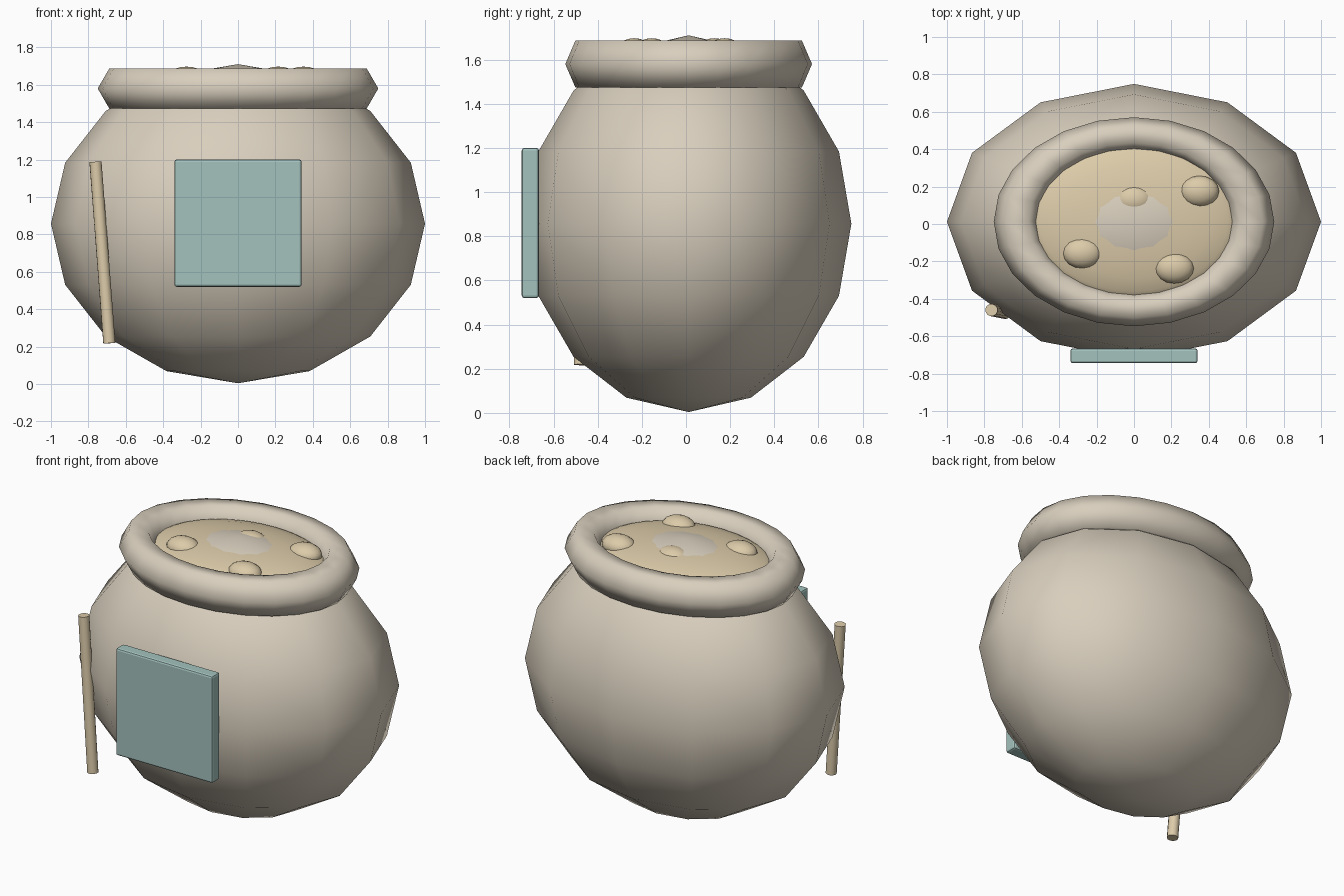
import bpy
import bmesh
import math
from mathutils import Vector, Matrix

if "Cube" in bpy.data.objects:
    bpy.data.objects.remove(bpy.data.objects["Cube"], do_unlink=True)


def material(name, rgb):
    mat = bpy.data.materials.new(name)
    mat.use_nodes = True
    color = (*rgb, 1.0)
    mat.diffuse_color = color
    mat.node_tree.nodes["Principled BSDF"].inputs["Base Color"].default_value = color
    return mat


CLAY = material("pale clay", (0.69, 0.62, 0.51))
TAN = material("warm tan", (0.72, 0.60, 0.40))
TEAL = material("dusty teal", (0.37, 0.54, 0.51))
MID_Y = 0.012  # the pot sits slightly behind the origin


def finish(name, mat, scale=(1, 1, 1), smooth=True):
    obj = bpy.context.object
    obj.name = name
    obj.data.name = name
    obj.data.materials.append(mat)
    obj.scale = scale
    bpy.ops.object.transform_apply(location=False, rotation=False, scale=True)
    if smooth:
        bpy.ops.object.shade_smooth()
    return obj


def ellipsoid(name, mat, center, radii, segments, rings):
    bpy.ops.mesh.primitive_uv_sphere_add(
        segments=segments, ring_count=rings, radius=1, location=center)
    return finish(name, mat, radii)


# Round pot body
ellipsoid("pot_body", CLAY, (0, MID_Y, 0.857), (1.0, 0.737, 0.853), 12, 8)

# Thick rim
bpy.ops.mesh.primitive_torus_add(
    major_segments=24, minor_segments=6, major_radius=0.627,
    minor_radius=0.123, location=(0, MID_Y, 1.58))
finish("pot_rim", CLAY, (1, 0.745, 1))

# Shallow domed contents, with the body's crown showing in the middle
ellipsoid("soup", TAN, (0, MID_Y, 1.573), (0.58, 0.43, 0.11), 32, 12)

# Floating lumps
for i, (x, y) in enumerate([(0.35, 0.175), (0.215, -0.235),
                            (-0.275, -0.155), (0.0, 0.128)]):
    ellipsoid(f"lump_{i + 1}", TAN, (x, y, 1.637), (0.105, 0.083, 0.06), 16, 10)

# Square front panel with chamfered edges
bpy.ops.mesh.primitive_cube_add(size=1, location=(0, -0.705, 0.86))
panel = finish("front_panel", TEAL, (0.68, 0.078, 0.68), smooth=False)
bevel = panel.modifiers.new("chamfer", 'BEVEL')
bevel.width = 0.012
bevel.segments = 2

# Leaning stick on the right side
top, bottom = Vector((-0.762, -0.46, 1.188)), Vector((-0.688, -0.475, 0.218))
axis = top - bottom
bpy.ops.mesh.primitive_cylinder_add(
    vertices=12, radius=0.033, depth=axis.length, location=(top + bottom) / 2,
    rotation=axis.to_track_quat('Z', 'Y').to_euler())
finish("stick", TAN, smooth=False)
bpy.ops.object.shade_smooth_by_angle(angle=math.radians(40))
